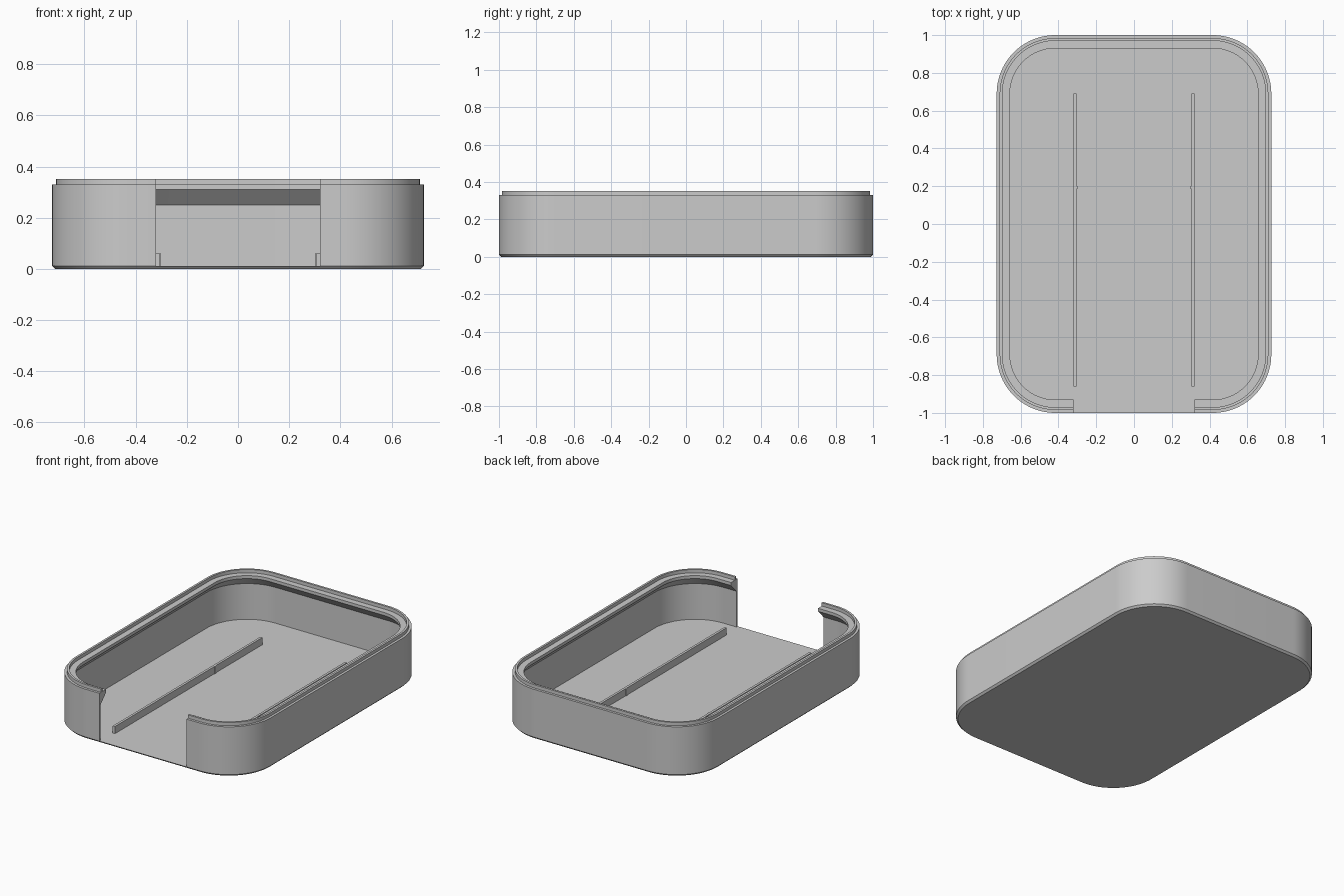
import bpy, bmesh, math

cube = bpy.data.objects.get("Cube")
if cube:
    bpy.data.objects.remove(cube, do_unlink=True)

HALF_X, HALF_Y, RADIUS, GAP = 0.727, 1.0, 0.31, 0.32
FLOOR_Z, STEPS = 0.012, 24

grey = bpy.data.materials.new("matte grey")
grey.use_nodes = True
grey.diffuse_color = (0.6, 0.6, 0.6, 1)
grey.node_tree.nodes["Principled BSDF"].inputs["Base Color"].default_value = (0.6, 0.6, 0.6, 1)


def finish(name, bm, smooth=False):
    bmesh.ops.recalc_face_normals(bm, faces=bm.faces)
    mesh = bpy.data.meshes.new(name)
    bm.to_mesh(mesh)
    bm.free()
    mesh.materials.append(grey)
    obj = bpy.data.objects.new(name, mesh)
    bpy.context.collection.objects.link(obj)
    if smooth:
        bpy.ops.object.select_all(action="DESELECT")
        obj.select_set(True)
        bpy.context.view_layer.objects.active = obj
        bpy.ops.object.shade_smooth_by_angle(angle=math.radians(30))
    return obj


def outline(inset):
    """Rounded rectangle, counter-clockwise from the front left corner."""
    pts = []
    r = RADIUS - inset
    for k, (sx, sy) in enumerate([(1, -1), (1, 1), (-1, 1), (-1, -1)]):
        for i in range(STEPS + 1):
            a = math.pi / 2 * (k - 1 + i / STEPS)
            pts.append((sx * (HALF_X - RADIUS) + r * math.cos(a),
                        sy * (HALF_Y - RADIUS) + r * math.sin(a)))
    return pts


def loft(name, profile, gap):
    """Loft (inset, z) rings: open at the front with a gap, else a capped slab."""
    bm = bmesh.new()
    rings = []
    for inset, z in profile:
        pts = outline(inset)
        if gap:
            y = -HALF_Y + inset
            pts = [(gap, y)] + pts + [(-gap, y)]
        rings.append([bm.verts.new((x, y, z)) for x, y in pts])
    n = len(rings[0])
    pairs = list(zip(rings, rings[1:]))
    if gap:
        pairs.append((rings[-1], rings[0]))
    for a, b in pairs:
        for i in range(n - 1 if gap else n):
            j = (i + 1) % n
            bm.faces.new((a[i], a[j], b[j], b[i]))
    if gap:
        bm.faces.new([r[0] for r in rings])
        bm.faces.new([r[-1] for r in rings])
    else:
        bm.faces.new(rings[0])
        bm.faces.new(rings[-1])
    return finish(name, bm, True)


def box(name, x0, x1, y0, y1, z0, z1):
    bm = bmesh.new()
    bmesh.ops.create_cube(bm, size=1)
    for v in bm.verts:
        v.co = ((x0 + x1) / 2 + v.co.x * (x1 - x0),
                (y0 + y1) / 2 + v.co.y * (y1 - y0),
                (z0 + z1) / 2 + v.co.z * (z1 - z0))
    return finish(name, bm)


# Floor slab with a chamfered bottom edge
loft("floor", [(0.012, 0), (0, FLOOR_Z)], 0)

# Thin wall, flaring inwards to a thick rim with a raised lip
loft("wall", [(0, FLOOR_Z), (0, 0.33), (0.016, 0.33), (0.016, 0.352), (0.03, 0.352),
              (0.03, 0.33), (0.07, 0.33), (0.07, 0.31), (0.012, 0.25), (0.012, FLOOR_Z)], GAP)

# Two guide rails, each with a small nub on its inner side
for side, s in (("left", 1), ("right", -1)):
    box(side + "_rail", *sorted((s * 0.304, s * 0.32)), -0.86, 0.69, 0.005, 0.06)
    box(side + "_rail_nub", *sorted((s * 0.3, s * 0.306)), 0.185, 0.2, 0.005, 0.06)
